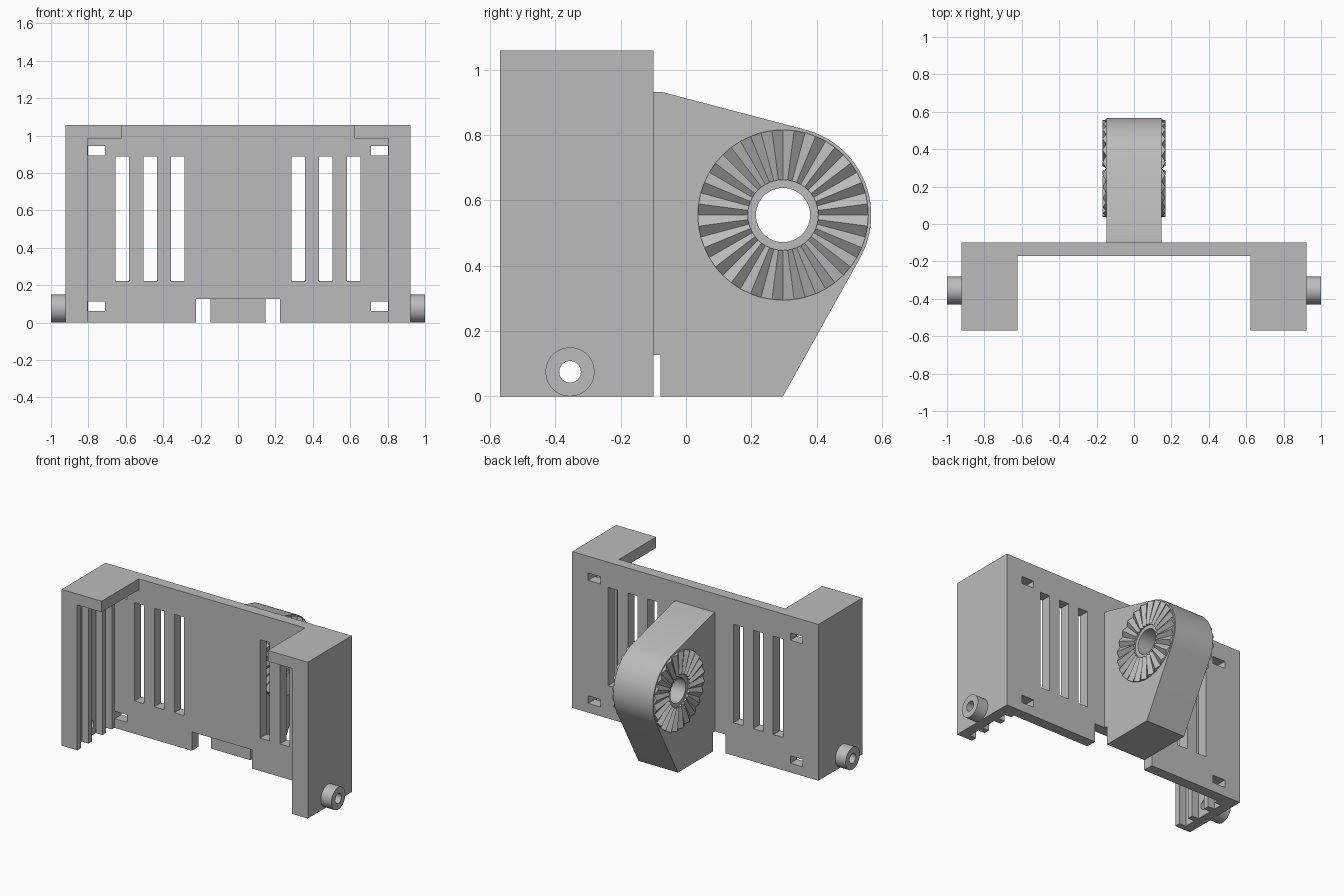
import bpy, bmesh, math
from mathutils import Matrix

if "Cube" in bpy.data.objects:
    bpy.data.objects.remove(bpy.data.objects["Cube"], do_unlink=True)

GREY = (0.5, 0.5, 0.5, 1)
mat = bpy.data.materials.new("plain grey")
mat.use_nodes = True
mat.diffuse_color = GREY
mat.node_tree.nodes["Principled BSDF"].inputs["Base Color"].default_value = GREY


def finish(name, bm):
    bmesh.ops.recalc_face_normals(bm, faces=bm.faces)
    me = bpy.data.meshes.new(name)
    bm.to_mesh(me)
    bm.free()
    me.materials.append(mat)
    ob = bpy.data.objects.new(name, me)
    bpy.context.collection.objects.link(ob)
    return ob


def add_box(bm, x, y, z):
    size = [b - a for a, b in (x, y, z)]
    mid = [(a + b) / 2 for a, b in (x, y, z)]
    bmesh.ops.create_cube(bm, size=1, matrix=Matrix.Translation(mid) @ Matrix.Diagonal((*size, 1)))


def add_rod(bm, x, y, z, r):
    m = Matrix.Translation(((x[0] + x[1]) / 2, y, z)) @ Matrix.Rotation(math.pi / 2, 4, "Y")
    bmesh.ops.create_cone(bm, cap_ends=True, segments=48, radius1=r, radius2=r,
                          depth=x[1] - x[0], matrix=m)


def cut(ob, bm):
    cutter = finish("cutter", bm)
    cutter.hide_render = True
    mod = ob.modifiers.new("cut", "BOOLEAN")
    mod.operation, mod.solver, mod.object, mod.use_self = "DIFFERENCE", "EXACT", cutter, True
    bpy.context.view_layer.objects.active = ob
    bpy.ops.object.modifier_apply(modifier=mod.name)
    bpy.data.objects.remove(cutter, do_unlink=True)


def smooth(ob):
    bpy.ops.object.select_all(action="DESELECT")
    ob.select_set(True)
    bpy.context.view_layer.objects.active = ob
    bpy.ops.object.shade_smooth_by_angle(angle=math.radians(20))


def mirrored(x, s):
    return tuple(sorted((x[0] * s, x[1] * s)))


PIN_Y, PIN_Z = -0.355, 0.075
HUB_Y, HUB_Z = 0.297, 0.555

# Bracket: back plate, side walls and top tabs
bm = bmesh.new()
add_box(bm, (-0.922, 0.922), (-0.57, -0.1), (0, 1.058))
bracket = finish("bracket", bm)

bm = bmesh.new()
add_box(bm, (-0.622, 0.622), (-0.7, -0.172), (-0.1, 1.2))
cut(bracket, bm)
bm = bmesh.new()
add_box(bm, (-0.805, 0.805), (-0.7, -0.172), (-0.1, 0.984))
cut(bracket, bm)

# Guide grooves, vents, corner windows, pin holes and lower notch
bm = bmesh.new()
add_box(bm, (-0.225, 0.225), (-0.3, 0), (-0.1, 0.127))
for s in (-1, 1):
    for y in ((-0.53, -0.45), (-0.41, -0.30), (-0.26, -0.20)):
        add_box(bm, mirrored((0.75, 0.855), s), y, (-0.1, 0.984))
    for i in range(3):
        x = 0.285 + i * 0.149
        add_box(bm, mirrored((x, x + 0.072), s), (-0.3, 0), (0.222, 0.888))
    for z in ((0.062, 0.113), (0.895, 0.944)):
        add_box(bm, mirrored((0.711, 0.803), s), (-0.19, 0), z)
cut(bracket, bm)
bm = bmesh.new()
add_rod(bm, (-1.2, 1.2), PIN_Y, PIN_Z, 0.033)
cut(bracket, bm)
smooth(bracket)

# Hollow pivot pins
for side, s in (("left", 1), ("right", -1)):
    bm = bmesh.new()
    add_rod(bm, mirrored((0.92, 1.0), s), PIN_Y, PIN_Z, 0.075)
    pin = finish(side + "_pivot_pin", bm)
    bm = bmesh.new()
    add_rod(bm, (-1.2, 1.2), PIN_Y, PIN_Z, 0.033)
    cut(pin, bm)
    smooth(pin)

# Rear arm: straight edges running tangent into a rounded end
R = 0.27
top, foot = (-0.075, 0.932), (0.297, 0)


def tangent(p, s):
    dy, dz = p[0] - HUB_Y, p[1] - HUB_Z
    return math.atan2(dz, dy) + s * math.acos(R / math.hypot(dy, dz))


a0, a1 = tangent(foot, 1), tangent(top, -1)
arc = [a0 + (a1 - a0) * i / 32 for i in range(33)]
profile = [(-0.102, 0.127), (-0.078, 0.127), (-0.078, 0), foot]
profile += [(HUB_Y + R * math.cos(a), HUB_Z + R * math.sin(a)) for a in arc]
profile += [top, (-0.102, 0.932)]
bm = bmesh.new()
face = bm.faces.new([bm.verts.new((-0.148, y, z)) for y, z in profile])
ext = bmesh.ops.extrude_face_region(bm, geom=[face])
bmesh.ops.translate(bm, vec=(0.296, 0, 0),
                    verts=[v for v in ext["geom"] if isinstance(v, bmesh.types.BMVert)])
arm = finish("rear_arm", bm)
bm = bmesh.new()
add_rod(bm, (-0.4, 0.4), HUB_Y, HUB_Z, 0.083)
cut(arm, bm)
smooth(arm)

# Rings of radial locking teeth on both faces of the arm
N = 48
for side, s in (("left", 1), ("right", -1)):
    bm = bmesh.new()
    rows = []
    for i in range(N):
        a = 2 * math.pi * i / N
        crest = 0.168 if i % 2 else 0.149
        rows.append([bm.verts.new((s * x, HUB_Y + r * math.cos(a), HUB_Z + r * math.sin(a)))
                     for x, r in ((0.14, 0.108), (crest, 0.108), (crest, 0.261), (0.14, 0.261))])
    for i in range(N):
        p, q = rows[i], rows[(i + 1) % N]
        for j in range(4):
            k = (j + 1) % 4
            bm.faces.new((p[j], p[k], q[k], q[j]))
    finish(side + "_locking_teeth", bm)
